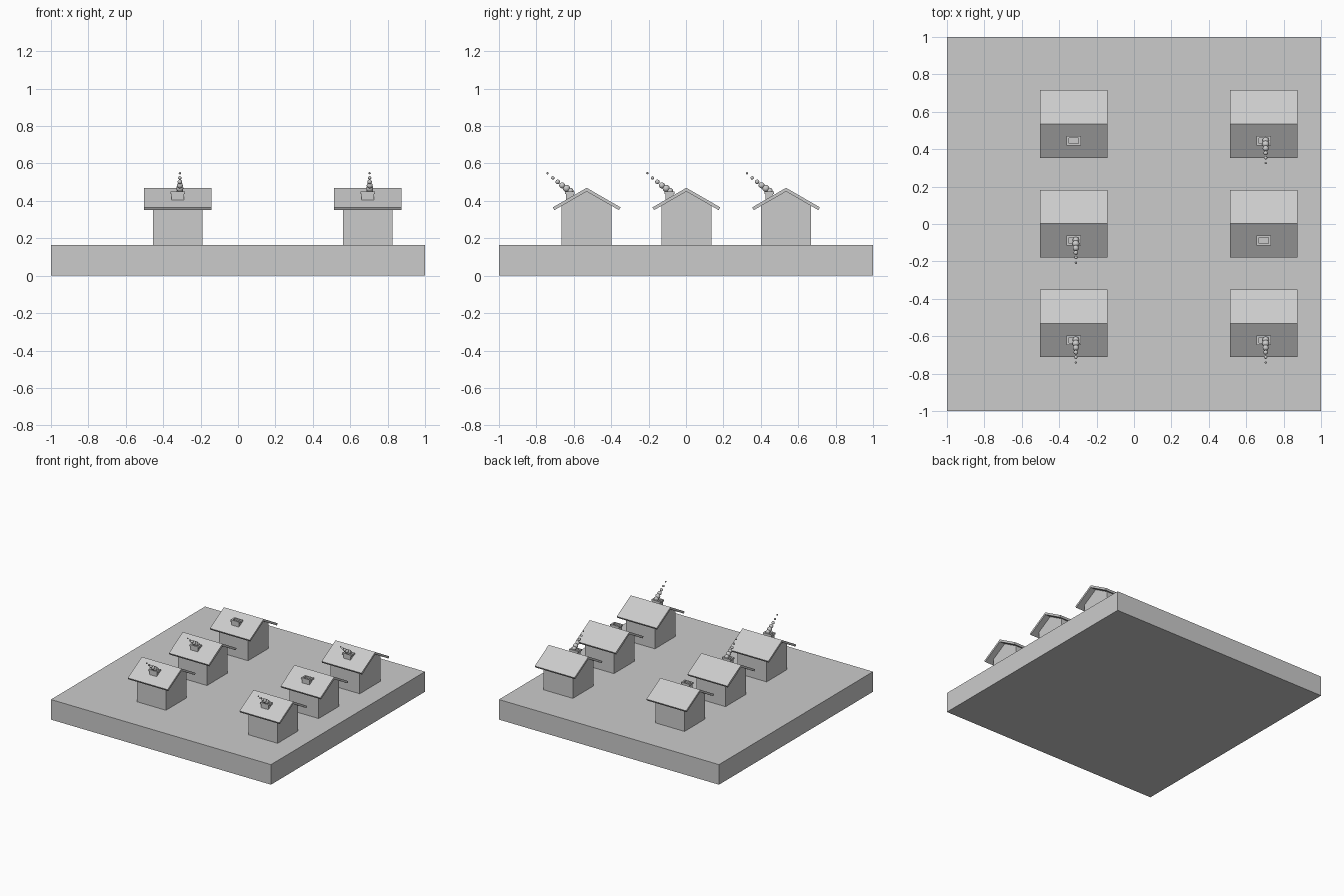
import bpy, bmesh, math

if "Cube" in bpy.data.objects:
    bpy.data.objects.remove(bpy.data.objects["Cube"])

TAN = math.tan(math.radians(30))
BASE_Z = 0.165
RIDGE_Z = 0.47


def finish(bm, name):
    bmesh.ops.recalc_face_normals(bm, faces=bm.faces)
    me = bpy.data.meshes.new(name)
    bm.to_mesh(me)
    bm.free()
    ob = bpy.data.objects.new(name, me)
    bpy.context.collection.objects.link(ob)
    return ob


def box(name, lo, hi):
    bm = bmesh.new()
    bmesh.ops.create_cube(bm, size=1)
    for v in bm.verts:
        v.co = [(a + b) / 2 + c * (b - a) for a, b, c in zip(lo, hi, v.co)]
    return finish(bm, name)


def prism(name, profile, cx, cy, half):
    # extrude a (y, z) outline along x
    bm = bmesh.new()
    face = bm.faces.new([bm.verts.new((cx - half, cy + y, z)) for y, z in profile])
    ext = bmesh.ops.extrude_face_region(bm, geom=[face])
    verts = [g for g in ext["geom"] if isinstance(g, bmesh.types.BMVert)]
    bmesh.ops.translate(bm, verts=verts, vec=(2 * half, 0, 0))
    return finish(bm, name)


def tube(name, center, outer, inner, z0, z1, floor):
    # rectangular block with a recessed opening in its top
    bm = bmesh.new()
    def ring(size, z):
        return [bm.verts.new((center[0] + sx * size[0], center[1] + sy * size[1], z))
                for sx, sy in ((-1, -1), (1, -1), (1, 1), (-1, 1))]
    rings = [ring(outer, z0), ring(outer, z1), ring(inner, z1), ring(inner, floor)]
    for a, b in zip(rings, rings[1:]):
        for i in range(4):
            j = (i + 1) % 4
            bm.faces.new((a[i], a[j], b[j], b[i]))
    bm.faces.new(rings[0])
    bm.faces.new(rings[-1])
    return finish(bm, name)


# ground slab
box("ground_slab", (-1, -1, 0), (1, 1, BASE_Z))

# smoke puffs: y offset, height, radius
PUFFS = [(-0.088, 0.453, 0.017), (-0.108, 0.467, 0.019), (-0.131, 0.483, 0.016),
         (-0.155, 0.502, 0.012), (-0.181, 0.523, 0.009), (-0.209, 0.548, 0.006)]


def house(cx, cy, smoking):
    # walls with gable ends
    t = 0.017
    peak = RIDGE_Z - t / math.cos(math.radians(30))
    w = 0.1335
    eave = peak - w * TAN
    prism("house_walls", [(-w, BASE_Z), (w, BASE_Z), (w, eave), (0, peak + 0.002), (-w, eave)],
          cx, cy, 0.1325)
    # pitched roof with square-cut eaves
    r = 0.181
    zt = RIDGE_Z - r * TAN
    yb, zb = r - t * 0.5, zt - t * 0.866
    prism("roof", [(-r, zt), (0, RIDGE_Z), (r, zt), (yb, zb), (0, peak), (-yb, zb)],
          cx, cy, 0.181)
    # chimney stack and cap
    c = (cx, cy - 0.09)
    box("chimney_stack", (cx - 0.033, c[1] - 0.021, 0.39), (cx + 0.033, c[1] + 0.021, 0.437))
    tube("chimney_cap", c, (0.039, 0.026), (0.026, 0.015), 0.436, 0.45, 0.438)
    # smoke
    if smoking:
        bm = bmesh.new()
        for dy, z, rad in PUFFS:
            new = bmesh.ops.create_uvsphere(bm, u_segments=16, v_segments=10, radius=rad)
            bmesh.ops.translate(bm, verts=new["verts"], vec=(cx + 0.011, cy + dy, z))
        for f in bm.faces:
            f.smooth = True
        finish(bm, "smoke")


SMOKELESS = {(0, 2), (1, 1)}
for i, x in enumerate((-0.322, 0.693)):
    for j, y in enumerate((-0.531, 0.002, 0.535)):
        house(x, y, (i, j) not in SMOKELESS)
